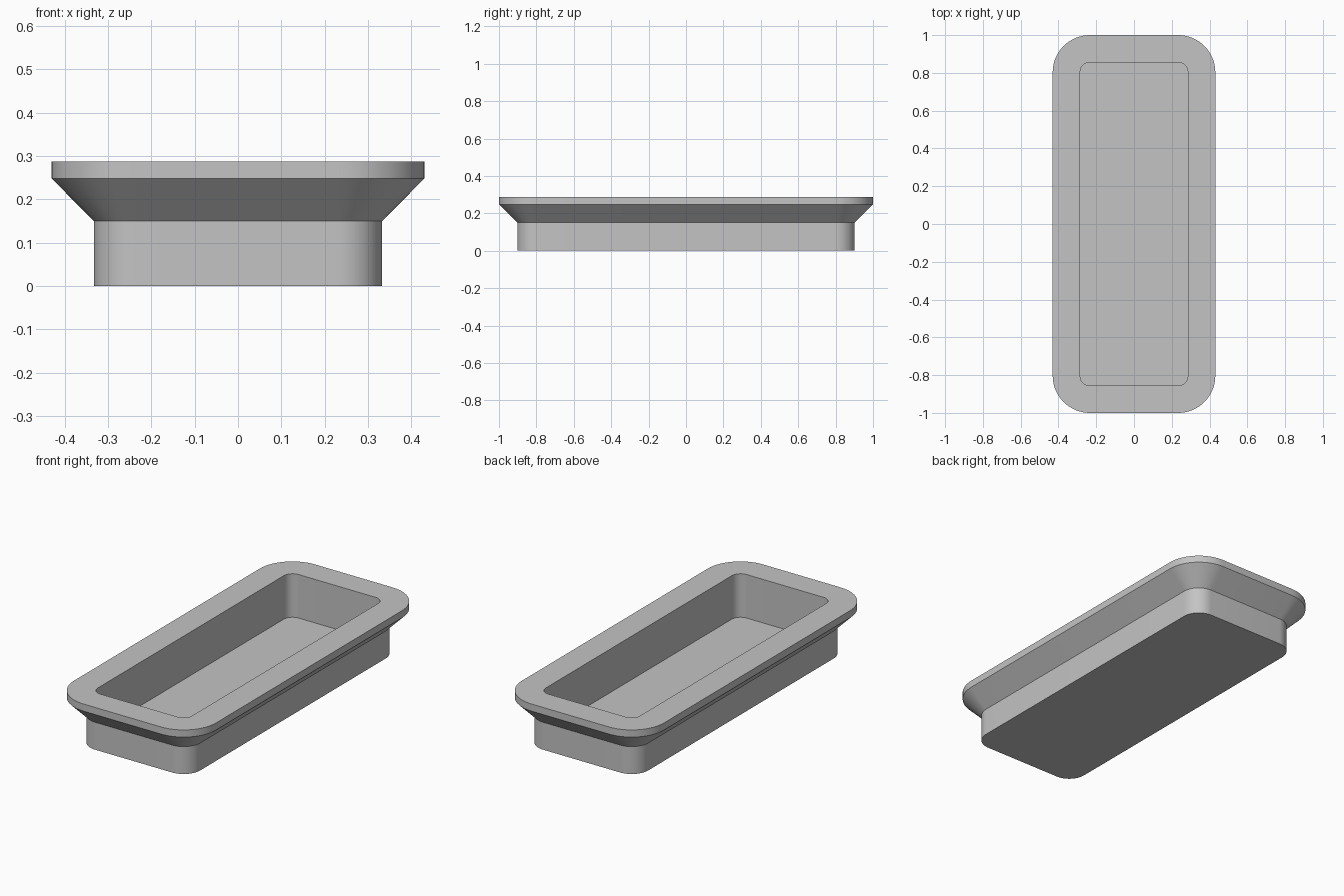
import bpy, bmesh, math

cube = bpy.data.objects.get("Cube")
if cube:
    bpy.data.objects.remove(cube, do_unlink=True)

CORNER_STEPS = 16


def rounded_ring(bm, half_x, half_y, radius, z):
    """Loop of vertices around a rounded rectangle."""
    ring = []
    for quadrant, (sx, sy) in enumerate([(1, 1), (-1, 1), (-1, -1), (1, -1)]):
        cx, cy = sx * (half_x - radius), sy * (half_y - radius)
        for i in range(CORNER_STEPS + 1):
            a = (quadrant + i / CORNER_STEPS) * math.pi / 2
            ring.append(bm.verts.new((cx + radius * math.cos(a),
                                      cy + radius * math.sin(a), z)))
    return ring


# Plain grey plastic
grey = bpy.data.materials.new("plain_grey")
grey.use_nodes = True
colour = (0.55, 0.55, 0.55, 1)
grey.diffuse_color = colour
grey.node_tree.nodes["Principled BSDF"].inputs["Base Color"].default_value = colour

# Profile from underside, up the outer wall, over the rim, down to the floor
sections = [
    (0.333, 0.902, 0.10, 0.0),       # foot
    (0.333, 0.902, 0.10, 0.15),      # top of foot
    (0.4305, 1.0, 0.197, 0.248),     # flare
    (0.4305, 1.0, 0.197, 0.287),     # rim
    (0.285, 0.856, 0.052, 0.287),    # opening
    (0.285, 0.856, 0.052, 0.049),    # inside floor
]

bm = bmesh.new()
rings = [rounded_ring(bm, *s) for s in sections]
for low, high in zip(rings, rings[1:]):
    for i in range(len(low)):
        j = (i + 1) % len(low)
        bm.faces.new((low[i], low[j], high[j], high[i]))
bm.faces.new(list(reversed(rings[0])))
bm.faces.new(rings[-1])
bmesh.ops.recalc_face_normals(bm, faces=bm.faces[:])

mesh = bpy.data.meshes.new("tray")
bm.to_mesh(mesh)
bm.free()
mesh.materials.append(grey)
tray = bpy.data.objects.new("tray", mesh)
bpy.context.collection.objects.link(tray)

# Smooth corners, crisp edges
bpy.ops.object.select_all(action="DESELECT")
tray.select_set(True)
bpy.context.view_layer.objects.active = tray
bpy.ops.object.shade_smooth_by_angle(angle=math.radians(30))
